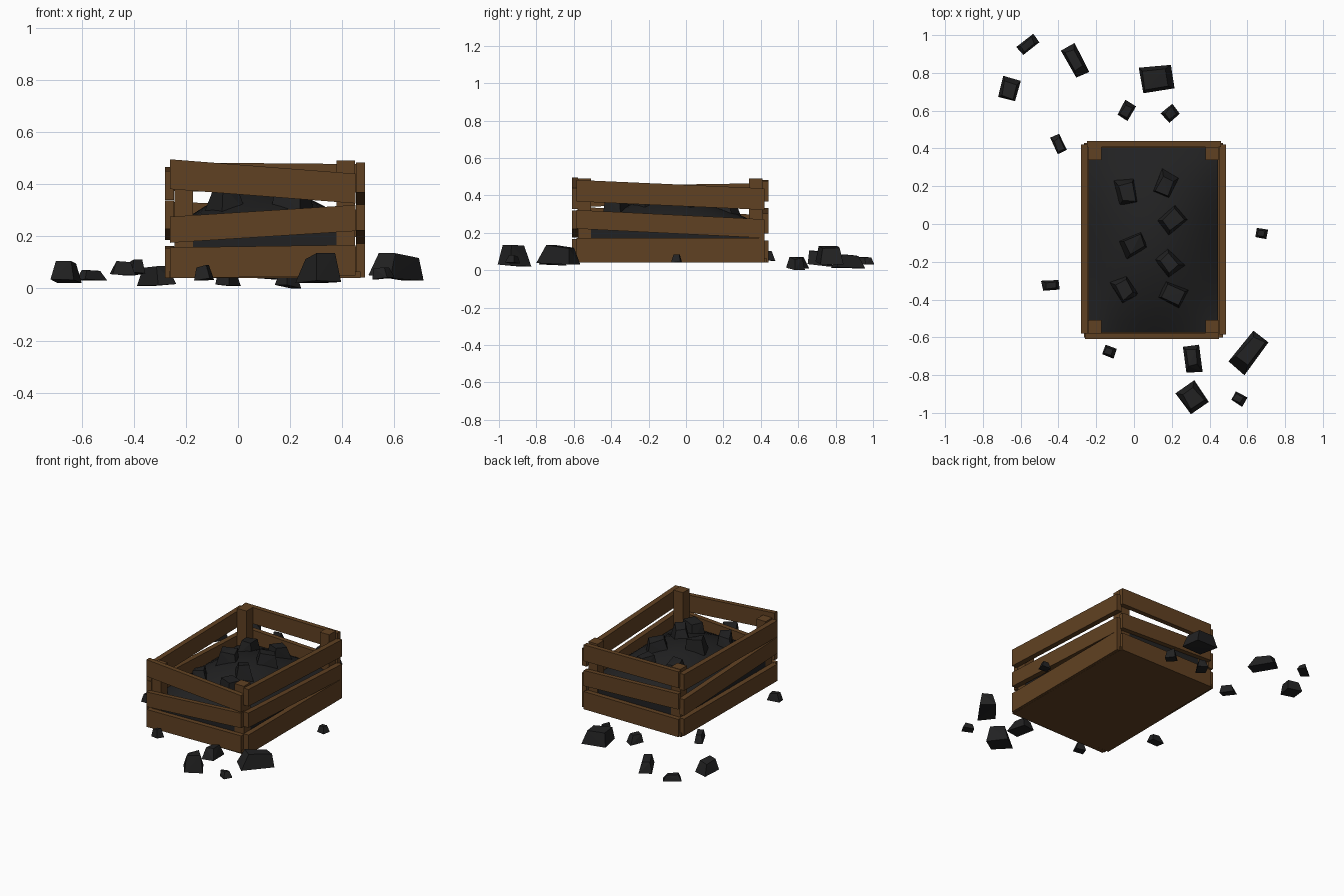
import bpy, bmesh, math, random
from mathutils import Vector

if "Cube" in bpy.data.objects:
    bpy.data.objects.remove(bpy.data.objects["Cube"])

random.seed(7)


def material(name, color):
    m = bpy.data.materials.new(name)
    m.diffuse_color = (*color, 1)
    m.use_nodes = True
    m.node_tree.nodes["Principled BSDF"].inputs["Base Color"].default_value = m.diffuse_color
    return m


WOOD = material("brown wood", (0.118, 0.053, 0.016))
COAL = material("black coal", (0.0155, 0.0155, 0.016))


def finish(name, bm, mat):
    bmesh.ops.recalc_face_normals(bm, faces=bm.faces)
    me = bpy.data.meshes.new(name)
    bm.to_mesh(me)
    bm.free()
    me.materials.append(mat)
    ob = bpy.data.objects.new(name, me)
    bpy.context.collection.objects.link(ob)
    return ob


def block(name, lo, hi, mat=WOOD):
    bm = bmesh.new()
    bmesh.ops.create_cube(bm, size=1)
    for v in bm.verts:
        v.co = Vector([(a + b) / 2 + c * (b - a) for a, b, c in zip(lo, hi, v.co)])
    return finish(name, bm, mat)


def board(name, axis, lo, hi, z_start, z_end, height):
    """Plank along an axis whose ends sit at different heights."""
    bm = bmesh.new()
    bmesh.ops.create_cube(bm, size=1)
    for v in bm.verts:
        t = v.co[axis] + 0.5
        z = z_start + (z_end - z_start) * t + v.co.z * height
        x, y = [(lo[i] + hi[i]) / 2 + v.co[i] * (hi[i] - lo[i]) for i in (0, 1)]
        v.co = (x, y, z)
    return finish(name, bm, WOOD)


# Crate walls: axis, plan extents, then (start z, end z, height) for three planks
walls = {
    "front": (0, (-0.26, -0.61), (0.45, -0.578),
              [(0.098, 0.108, 0.118), (0.225, 0.27, 0.1), (0.438, 0.383, 0.114)]),
    "back": (0, (-0.25, 0.408), (0.46, 0.44),
             [(0.1, 0.1, 0.12), (0.28, 0.25, 0.105), (0.428, 0.422, 0.11)]),
    "left": (1, (-0.28, -0.58), (-0.245, 0.42),
             [(0.098, 0.105, 0.115), (0.283, 0.24, 0.11), (0.395, 0.41, 0.11)]),
    "right": (1, (0.452, -0.585), (0.488, 0.42),
              [(0.107, 0.107, 0.132), (0.272, 0.222, 0.1), (0.425, 0.38, 0.115)]),
}
for side, (axis, lo, hi, planks) in walls.items():
    for level, plank in zip(("lower", "middle", "upper"), planks):
        board(f"{side}_{level}_plank", axis, lo, hi, *plank)

# Corner posts and floor
for name, x, y, top in (("front_left", -0.243, -0.577, 0.46), ("front_right", 0.378, -0.577, 0.49),
                        ("back_left", -0.243, 0.338, 0.485), ("back_right", 0.378, 0.338, 0.49)):
    block(name + "_post", (x, y, 0.045), (x + 0.07, y + 0.07, top))
block("crate_floor", (-0.265, -0.6, 0.04), (0.47, 0.43, 0.065))

# Smooth mound of coal filling the crate
X0, X1, Y0, Y1, EDGE = -0.24, 0.445, -0.575, 0.405, 0.235


def mound_height(x, y):
    u = (x - (X0 + X1) / 2) / ((X1 - X0) / 2)
    v = (y - (Y0 + Y1) / 2) / ((Y1 - Y0) / 2)
    return EDGE + 0.145 * max(0, 1 - u * u) * max(0, 1 - v * v)


bm = bmesh.new()
bmesh.ops.create_grid(bm, x_segments=12, y_segments=16, size=0.5)
for v in bm.verts:
    v.co.x = X0 + (v.co.x + 0.5) * (X1 - X0)
    v.co.y = Y0 + (v.co.y + 0.5) * (Y1 - Y0)
    v.co.z = mound_height(v.co.x, v.co.y)
rim = [e for e in bm.edges if e.is_boundary]
skirt = bmesh.ops.extrude_edge_only(bm, edges=rim)
for v in skirt["geom"]:
    if isinstance(v, bmesh.types.BMVert):
        v.co.z = 0.06
for f in bm.faces:
    f.smooth = True
mound = finish("coal_mound", bm, COAL)
bpy.context.view_layer.objects.active = mound
mound.select_set(True)
bpy.ops.object.shade_smooth_by_angle(angle=math.radians(40))


def lump(name, x, y, length, width, turn, z0, z1):
    """Faceted chunk: an irregular tapered block."""
    bm = bmesh.new()
    a = math.radians(turn)
    lean = random.uniform(-0.08, 0.08)
    for top in (0, 1):
        for sx, sy in ((-1, -1), (1, -1), (1, 1), (-1, 1)):
            k = 0.5 * (random.uniform(0.5, 0.75) if top else random.uniform(0.88, 1.05))
            px = (sx * k + top * lean) * length
            py = sy * k * width
            drop = random.uniform(0, 0.22) * (z1 - z0)
            z = z1 - drop * (sx > 0) if top else z0 + drop * (sx < 0)
            bm.verts.new((x + px * math.cos(a) - py * math.sin(a),
                          y + px * math.sin(a) + py * math.cos(a), z))
    bmesh.ops.convex_hull(bm, input=bm.verts[:])
    return finish(name, bm, COAL)


# Lumps scattered around the crate: x, y, length, width, turn, bottom, top
scattered = [
    (-0.56, 0.95, 0.12, 0.06, 38, 0.03, 0.07),
    (-0.31, 0.86, 0.17, 0.08, 118, 0.01, 0.085),
    (-0.66, 0.715, 0.12, 0.10, 75, 0.02, 0.105),
    (0.125, 0.77, 0.18, 0.14, 8, 0.03, 0.13),
    (-0.04, 0.6, 0.09, 0.065, 60, 0.01, 0.07),
    (0.195, 0.585, 0.08, 0.07, 40, 0.0, 0.07),
    (-0.4, 0.425, 0.10, 0.055, 115, 0.05, 0.11),
    (0.675, -0.05, 0.065, 0.055, 170, 0.04, 0.085),
    (-0.44, -0.325, 0.095, 0.055, 5, 0.05, 0.105),
    (-0.13, -0.675, 0.065, 0.055, 160, 0.03, 0.09),
    (0.31, -0.715, 0.14, 0.085, 97, 0.025, 0.1),
    (0.61, -0.675, 0.22, 0.11, 52, 0.03, 0.135),
    (0.31, -0.92, 0.14, 0.12, 125, 0.02, 0.135),
    (0.555, -0.925, 0.07, 0.055, 150, 0.035, 0.08),
]
for i, s in enumerate(scattered):
    lump(f"scattered_coal_{i + 1}", *s)

# Lumps resting on the mound
resting = [(-0.04, 0.17, 100), (0.17, 0.21, 65), (0.2, 0.02, 40), (0.0, -0.11, 25),
           (0.18, -0.2, 130), (-0.05, -0.34, 120), (0.2, -0.37, 155)]
for i, (x, y, turn) in enumerate(resting):
    z = mound_height(x, y)
    lump(f"heaped_coal_{i + 1}", x, y, 0.14, 0.11, turn, z - 0.04, z + 0.075)
